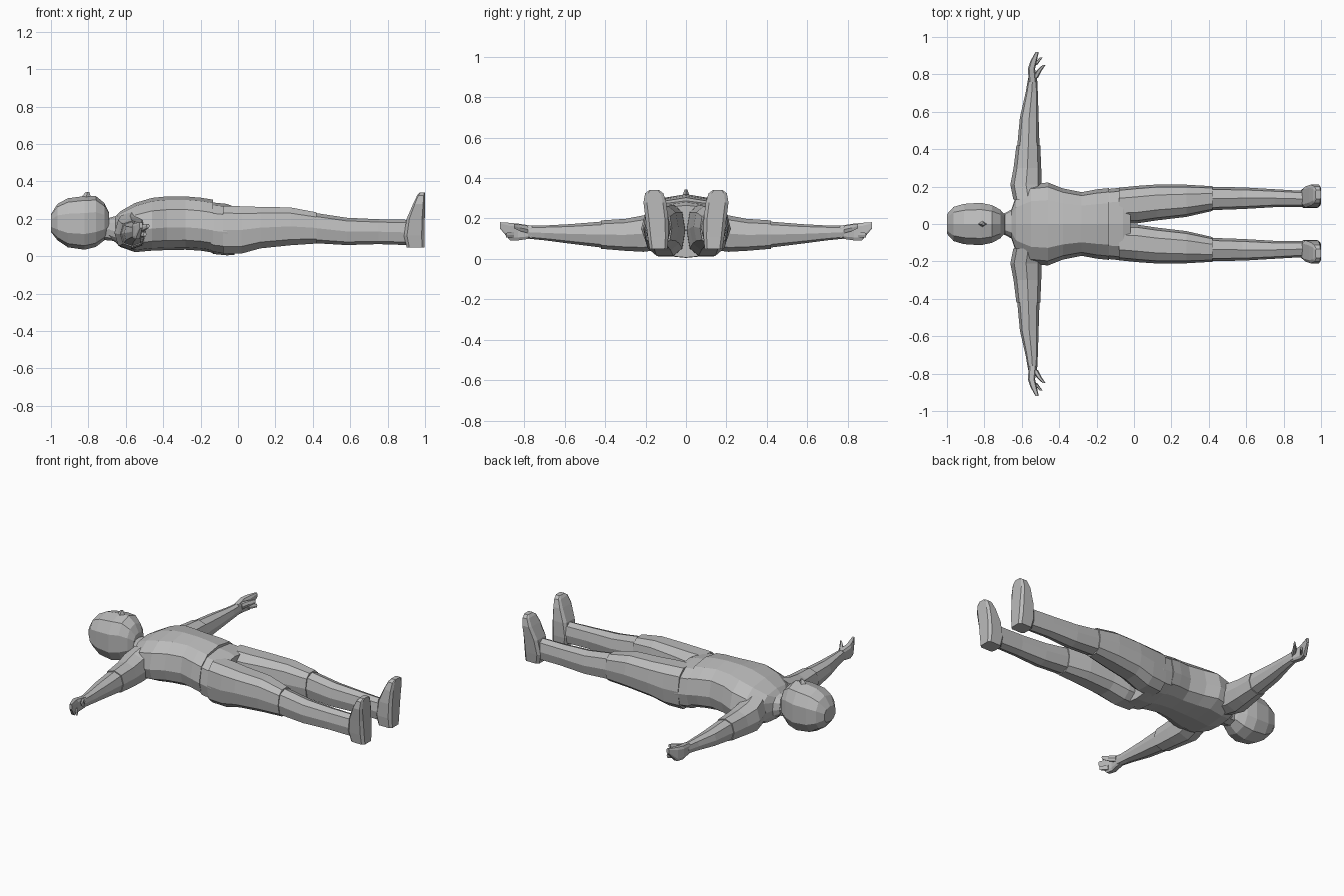
import bpy, bmesh, math

cube = bpy.data.objects.get("Cube")
if cube:
    bpy.data.objects.remove(cube, do_unlink=True)

# One plain grey for the whole figure
grey = bpy.data.materials.new("plain grey")
grey.diffuse_color = (0.5, 0.5, 0.5, 1)
grey.use_nodes = True
bsdf = grey.node_tree.nodes["Principled BSDF"]
bsdf.inputs["Base Color"].default_value = (0.5, 0.5, 0.5, 1)
bsdf.inputs["Roughness"].default_value = 0.8


def loft(name, axis, rings, sides=10, power=0.8, mid=0.5, side=1, turn=0.0):
    """Skin rings of (position, centre, half width, low, high) along an axis.
    Width runs along y (x for the y axis); low-high runs along z (x for the z axis)."""
    bm = bmesh.new()
    loops = []
    for pos, centre, half, low, high in rings:
        belt = low + (high - low) * mid
        loop = []
        for i in range(sides):
            a = math.tau * i / sides + turn
            c, s = math.cos(a), math.sin(a)
            w = centre + half * math.copysign(abs(c) ** power, c)
            reach = high - belt if s > 0 else belt - low
            h = belt + reach * math.copysign(abs(s) ** power, s)
            co = {"x": (pos, w, h), "y": (w, pos, h), "z": (h, w, pos)}[axis]
            loop.append(bm.verts.new((co[0], co[1] * side, co[2])))
        loops.append(loop)
    for a, b in zip(loops, loops[1:]):
        for i in range(sides):
            j = (i + 1) % sides
            bm.faces.new((a[i], a[j], b[j], b[i]))
    bm.faces.new(loops[0])
    bm.faces.new(loops[-1])
    bmesh.ops.recalc_face_normals(bm, faces=bm.faces)
    mesh = bpy.data.meshes.new(name)
    bm.to_mesh(mesh)
    bm.free()
    mesh.materials.append(grey)
    obj = bpy.data.objects.new(name, mesh)
    bpy.context.collection.objects.link(obj)
    return obj


# Head lying on its back, crown towards -x
loft("head", "x", [
    (-1.00, 0, 0.055, 0.13, 0.225),
    (-0.965, 0, 0.095, 0.085, 0.28),
    (-0.91, 0, 0.112, 0.048, 0.31),
    (-0.82, 0, 0.118, 0.035, 0.322),
    (-0.76, 0, 0.105, 0.05, 0.322),
    (-0.715, 0, 0.08, 0.085, 0.285),
    (-0.69, 0, 0.05, 0.13, 0.235)], mid=0.48, turn=math.pi / 10)
loft("nose", "z", [
    (0.30, 0, 0.022, -0.85, -0.78),
    (0.343, 0, 0.007, -0.815, -0.795)], sides=4, power=1)
loft("neck", "x", [
    (-0.75, 0, 0.055, 0.09, 0.20),
    (-0.64, 0, 0.06, 0.08, 0.205)], sides=8)

# Torso: collar, shoulders, chest and waist
loft("torso", "x", [
    (-0.69, 0, 0.058, 0.095, 0.205),
    (-0.655, 0, 0.078, 0.075, 0.215),
    (-0.63, 0, 0.155, 0.05, 0.24),
    (-0.55, 0, 0.212, 0.022, 0.285),
    (-0.46, 0, 0.222, 0.03, 0.312),
    (-0.38, 0, 0.19, 0.033, 0.32),
    (-0.28, 0, 0.170, 0.035, 0.32),
    (-0.20, 0, 0.185, 0.03, 0.313),
    (-0.135, 0, 0.192, 0.02, 0.303)], sides=12, mid=0.42)
loft("hips", "x", [
    (-0.16, 0, 0.18, 0.03, 0.285),
    (-0.13, 0, 0.188, 0.012, 0.287),
    (-0.06, 0, 0.195, 0.005, 0.28),
    (-0.02, 0, 0.195, 0.007, 0.265)], sides=12, power=0.7, mid=0.45)

for side, label in ((1, "back"), (-1, "front")):
    # Trouser leg with a crease at the knee
    loft(label + "_thigh", "x", [
        (-0.08, 0.098, 0.096, 0.008, 0.275),
        (0.02, 0.104, 0.1, 0.01, 0.272),
        (0.12, 0.115, 0.096, 0.038, 0.268),
        (0.28, 0.124, 0.086, 0.055, 0.265),
        (0.42, 0.136, 0.066, 0.065, 0.238)], power=0.75, side=side)
    loft(label + "_shin", "x", [
        (0.41, 0.136, 0.062, 0.07, 0.232),
        (0.58, 0.138, 0.058, 0.06, 0.206),
        (0.75, 0.138, 0.048, 0.065, 0.198),
        (0.905, 0.134, 0.043, 0.06, 0.195)], sides=8, power=0.75, side=side)
    # Foot with its flat sole facing +x and toes pointing up
    loft(label + "_foot", "z", [
        (0.048, 0.136, 0.045, 0.90, 1.0),
        (0.11, 0.138, 0.053, 0.885, 1.0),
        (0.20, 0.144, 0.058, 0.90, 1.0),
        (0.28, 0.154, 0.058, 0.935, 1.0),
        (0.325, 0.157, 0.046, 0.957, 1.0),
        (0.34, 0.157, 0.025, 0.97, 1.0)],
        sides=8, power=0.4, side=side, turn=math.pi / 8)

    # Sleeve, forearm and hand, stretched straight out
    loft(label + "_sleeve", "y", [
        (0.13, -0.565, 0.08, 0.045, 0.24),
        (0.21, -0.577, 0.084, 0.035, 0.215),
        (0.30, -0.57, 0.074, 0.04, 0.198),
        (0.42, -0.565, 0.064, 0.05, 0.19)], sides=8, side=side)
    loft(label + "_forearm", "y", [
        (0.41, -0.565, 0.06, 0.055, 0.185),
        (0.57, -0.56, 0.05, 0.075, 0.172),
        (0.70, -0.547, 0.033, 0.092, 0.165),
        (0.78, -0.542, 0.024, 0.10, 0.164)], sides=8, side=side)
    loft(label + "_hand", "y", [
        (0.76, -0.542, 0.022, 0.10, 0.165),
        (0.83, -0.548, 0.02, 0.09, 0.176),
        (0.87, -0.537, 0.018, 0.09, 0.18),
        (0.92, -0.518, 0.009, 0.15, 0.182)],
        sides=8, power=0.5, side=side, turn=math.pi / 8)
    loft(label + "_finger", "y", [
        (0.85, -0.53, 0.012, 0.10, 0.135),
        (0.89, -0.497, 0.008, 0.105, 0.13)], sides=6, side=side)
    loft(label + "_thumb", "y", [
        (0.78, -0.53, 0.016, 0.125, 0.165),
        (0.82, -0.507, 0.014, 0.135, 0.172),
        (0.85, -0.481, 0.008, 0.15, 0.175)], sides=6, side=side)
